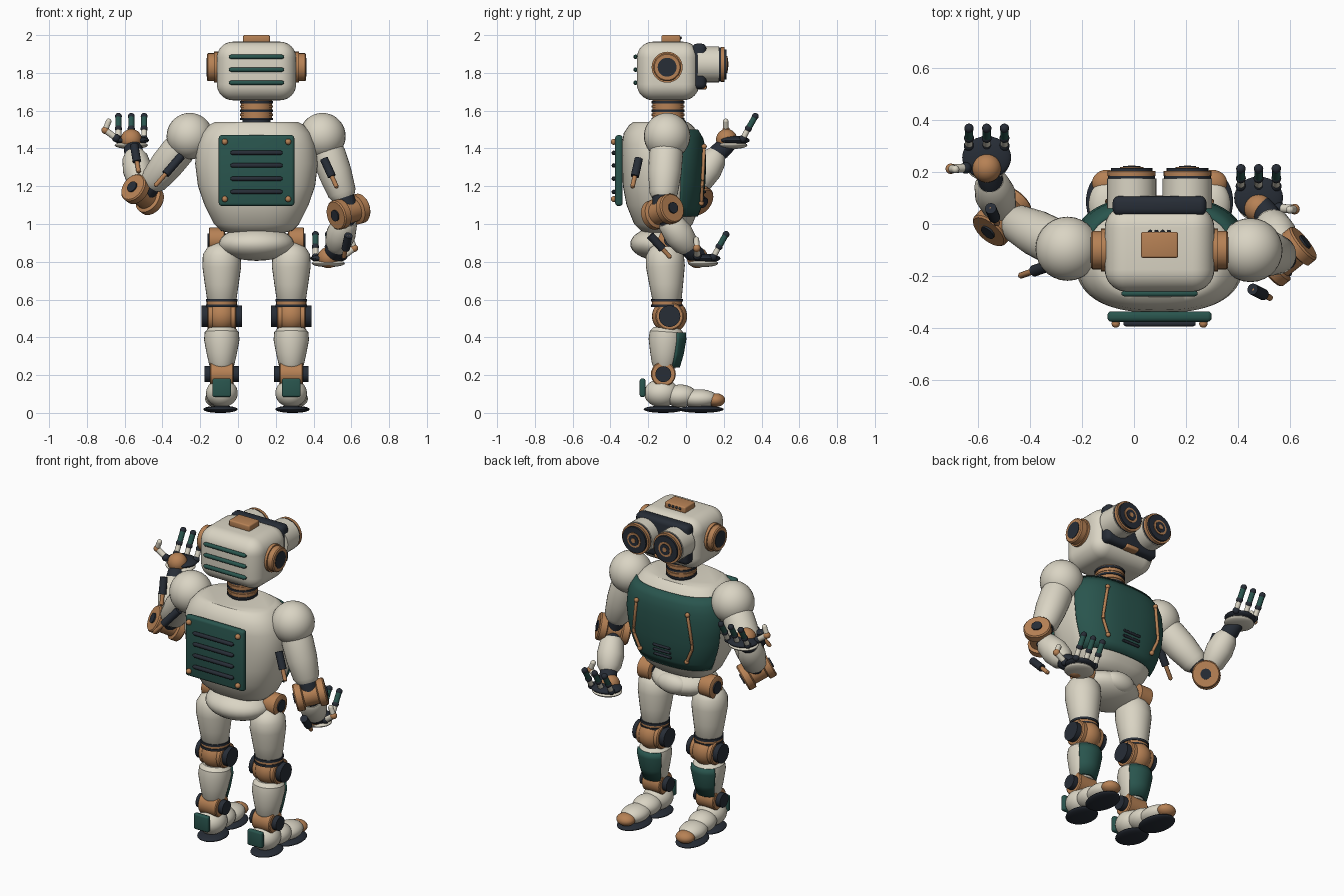
import bpy, bmesh, math
from math import sin, cos, radians, copysign
from mathutils import Vector, Matrix

if "Cube" in bpy.data.objects:
    bpy.data.objects.remove(bpy.data.objects["Cube"], do_unlink=True)


def material(name, rgb):
    m = bpy.data.materials.new(name)
    m.use_nodes = True
    m.diffuse_color = (*rgb, 1)
    m.node_tree.nodes["Principled BSDF"].inputs["Base Color"].default_value = (*rgb, 1)
    return m


CREAM = material("cream", (0.70, 0.66, 0.55))
COPPER = material("copper", (0.47, 0.22, 0.09))
GREEN = material("dark green", (0.022, 0.09, 0.075))
DARK = material("charcoal navy", (0.02, 0.026, 0.037))
CX = 0.098          # centre line of the body


def finish(name, bm, mat, matrix=None):
    if matrix:
        bm.transform(matrix)
    bmesh.ops.recalc_face_normals(bm, faces=bm.faces)
    me = bpy.data.meshes.new(name)
    bm.to_mesh(me)
    bm.free()
    me.materials.append(mat)
    me.shade_smooth()
    me.set_sharp_from_angle(angle=radians(35))
    ob = bpy.data.objects.new(name, me)
    bpy.context.collection.objects.link(ob)
    return ob


def ball(name, c, size, mat, rot=None):
    bm = bmesh.new()
    bmesh.ops.create_uvsphere(bm, u_segments=28, v_segments=18, radius=1)
    size = size if isinstance(size, tuple) else (size,) * 3
    rot = rot or Matrix.Identity(4)
    return finish(name, bm, mat, Matrix.Translation(c) @ rot @ Matrix.Diagonal((*size, 1)))


def box(name, c, size, bevel, mat, seg=3):
    bm = bmesh.new()
    bmesh.ops.create_cube(bm, size=1)
    bm.transform(Matrix.Diagonal((*size, 1)))
    bmesh.ops.bevel(bm, geom=bm.edges[:], offset=bevel, segments=seg, profile=0.5, affect='EDGES')
    return finish(name, bm, mat, Matrix.Translation(c))


def loft(name, rings, mat, arc=None, n=2.0, seg=48, matrix=None):
    """Stack of superellipse rings (z, x centre, x half, y centre, y half)."""
    bm = bmesh.new()
    a0, a1 = arc or (0, 360)
    count = seg if arc is None else seg + 1
    rows = []
    for z, cx, hx, cy, hy in rings:
        row = []
        for i in range(count):
            a = radians(a0 + (a1 - a0) * i / seg)
            x, y = (copysign(abs(f) ** (2 / n), f) for f in (cos(a), sin(a)))
            row.append(bm.verts.new((cx + hx * x, cy + hy * y, z)))
        rows.append(row)
    for lo, hi in zip(rows, rows[1:]):
        for i in range(seg):
            j = (i + 1) % count
            bm.faces.new((lo[i], lo[j], hi[j], hi[i]))
    if arc is None:
        bm.faces.new(rows[0])
        bm.faces.new(rows[-1])
    ob = finish(name, bm, mat, matrix)
    if arc is not None:
        mod = ob.modifiers.new("thickness", 'SOLIDIFY')
        mod.thickness, mod.offset = 0.02, -1
    return ob


def tube(name, p0, p1, profile, mat, seg=28):
    """Turned part from p0 to p1; profile is a radius or a list of (t, radius)."""
    p0, p1 = Vector(p0), Vector(p1)
    d = p1 - p0
    if not isinstance(profile, list):
        profile = [(0, profile), (1, profile)]
    m = Matrix.Translation(p0) @ d.to_track_quat('Z', 'Y').to_matrix().to_4x4()
    return loft(name, [(t * d.length, 0, r, 0, r) for t, r in profile], mat, seg=seg, matrix=m)


def rod(name, p0, p1, r, mat):
    tube(name, p0, p1, [(0, r * 0.5), (0.04, r), (0.96, r), (1, r * 0.5)], mat, 12)


def joint(name, c, axis, half, r, hub, hub_out, flange=1.0):
    """Copper drum with a dark hub sticking out of both ends."""
    c, a = Vector(c), Vector(axis).normalized()
    f = r * flange
    tube(name, c - a * half, c + a * half,
         [(0, f * 0.92), (0.04, f), (0.24, f), (0.28, r), (0.72, r), (0.76, f), (0.96, f), (1, f * 0.92)], COPPER)
    tube(name + "_hub", c - a * (half + hub_out), c + a * (half + hub_out), hub, DARK)


# Torso
RINGS = [(.95, .13, -.12, .09), (.965, .19, -.12, .12), (1.0, .225, -.12, .155), (1.1, .275, -.12, .195),
         (1.2, .31, -.122, .212), (1.32, .325, -.122, .217), (1.42, .315, -.125, .215),
         (1.48, .29, -.13, .2), (1.525, .25, -.135, .165), (1.54, .22, -.135, .145)]
POWER = 2.6


def section(z):
    for a, b in zip(RINGS, RINGS[1:]):
        if a[0] <= z <= b[0]:
            t = (z - a[0]) / (b[0] - a[0])
            return [p + (q - p) * t for p, q in zip(a, b)]


def chest_point(x, z, lift):
    _, hx, cy, hy = section(z)
    return Vector((x, cy + hy * (1 - abs((x - CX) / hx) ** POWER) ** (1 / POWER) + lift, z))


loft("torso", [(z, CX, hx, cy, hy) for z, hx, cy, hy in RINGS], CREAM, n=POWER, seg=64)
plate = [section(1.04 + 0.046 * i) for i in range(11)]
loft("chest_plate", [(z, CX, hx + .012, cy, hy + .012) for z, hx, cy, hy in plate], GREEN, (20, 160), POWER)
for s in (-1, 1):
    pts = [chest_point(CX + s * dx, z, 0.025) for dx, z in ((.175, 1.41), (.2, 1.23), (.2, 1.2), (.16, 1.11))]
    for p, q in zip(pts, pts[1:]):
        rod("chest_pipe", p, q, .009, COPPER)
    for p in (pts[0], pts[-1]):
        ball("chest_pipe_end", p, .014, COPPER)
for z in (1.11, 1.14, 1.17):
    rod("chest_vent", chest_point(CX - .06, z, .014), chest_point(CX + .06, z, .014), .008, DARK)

# Back panel
box("back_panel", (CX, -.355, 1.283), (.4, .04, .375), .015, GREEN)
for z in (1.17, 1.24, 1.31, 1.377):
    rod("back_vent", (CX - .138, -.382, z), (CX + .138, -.382, z), .012, DARK)
for x in (-.168, .168):
    for z in (1.132, 1.435):
        ball("back_bolt", (CX + x, -.382, z), .016, COPPER)

# Neck
tube("neck", (CX, -.095, 1.52), (CX, -.095, 1.67), .075, DARK)
for i in range(5):
    z = 1.55 + i * .022
    tube("neck_ring", (CX, -.095, z), (CX, -.095, z + .012), .087, COPPER if i % 2 else DARK)
    tube("neck_band", (CX, -.095, z + .012), (CX, -.095, z + .022), .082, COPPER)

# Head
box("head", (CX, -.095, 1.81), (.42, .33, .31), .085, CREAM, 8)
box("head_top_plate", (CX, -.08, 1.98), (.142, .1, .04), .008, COPPER)
for i in range(4):
    ball("top_plate_stud", (CX - .036 + .024 * i, -.03, 1.985), .008, DARK)
for z in (1.748, 1.817, 1.885):
    rod("head_vent", (CX - .145, -.267, z), (CX + .145, -.267, z), .012, GREEN)
box("visor", (CX, .07, 1.835), (.36, .075, .24), .025, DARK)
box("nose_bar", (CX, .085, 1.725), (.09, .05, .025), .008, COPPER)
for s in (-1, 1):
    x = CX + s * .205
    tube("ear_base", (x, -.1, 1.83), (x + s * .02, -.1, 1.83), .082, COPPER)
    tube("ear", (x, -.1, 1.83), (x + s * .057, -.1, 1.83), [(0, .074), (.9, .074), (1, .068)], COPPER)
    tube("ear_cap", (x, -.1, 1.83), (x + s * .06, -.1, 1.83), .05, DARK)
    e = CX + s * .107
    for name, y0, y1, r, mat in (("eye_housing", .06, .175, .095, CREAM), ("eye_gasket", .17, .185, .09, DARK),
                                 ("eye_ring", .185, .203, .092, COPPER), ("eye_lens", .2, .215, .08, DARK),
                                 ("iris_ring", .21, .219, .045, COPPER), ("pupil", .21, .222, .033, DARK),
                                 ("pupil_dot", .21, .225, .014, COPPER)):
        tube(name, (e, y0, 1.845), (e, y1, 1.845), r, mat)

# Pelvis
ball("pelvis", (CX, -.13, .895), (.2, .165, .09), CREAM)
ball("pelvis_front", (CX, -.01, .9), (.1, .055, .06), CREAM)

# Legs
for s, side in ((-1, "right_"), (1, "left_")):
    x = CX + s * .184
    joint(side + "hip", (CX + s * .21, -.08, .915), (1, 0, 0), .042, .066, .036, .008)
    tube(side + "thigh", (x, -.1, .59), (x, -.115, .9),
         [(0, .07), (.04, .078), (.3, .09), (.6, .103), (.8, .1), (.93, .075), (1, .035)], CREAM)
    for z, r, mat in ((.596, .084, DARK), (.582, .08, COPPER), (.568, .084, DARK)):
        tube(side + "knee_ring", (x, -.1, z - .007), (x, -.1, z + .007), r, mat)
    ball(side + "knee", (x, -.087, .512), (.085, .093, .09), COPPER)
    joint(side + "knee_pin", (x, -.087, .512), (1, 0, 0), .076, .075, .057, .032)
    tube(side + "shin", (x, -.115, .24), (x, -.1, .45),
         [(0, .058), (.06, .066), (.35, .08), (.7, .094), (.9, .09), (1, .07)], CREAM)
    loft(side + "shin_plate", [(.24, x, .075, -.113, .08), (.31, x, .09, -.108, .096),
                               (.39, x, .104, -.104, .106), (.425, x, .1, -.103, .102)], GREEN, (35, 145), seg=20)
    joint(side + "ankle", (x, -.12, .205), (1, 0, 0), .062, .066, .042, .03)
    # foot, turned out a little at the toes
    turn = Matrix.Rotation(radians(-4 * s), 4, 'Z')
    for name, y, z, size, mat in (("heel", -.13, .105, (.084, .092, .075), CREAM),
                                  ("instep", -.03, .09, (.078, .09, .06), CREAM),
                                  ("forefoot", .07, .075, (.075, .1, .05), CREAM),
                                  ("toe_cap", .158, .068, (.056, .05, .036), COPPER),
                                  ("heel_sole", -.12, .019, (.084, .105, .019), DARK),
                                  ("front_sole", .08, .019, (.084, .12, .019), DARK)):
        ball(side + name, (x + s * .07 * (y + .12), y, z), size, mat, turn)
    box(side + "heel_plate", (x, -.23, .133), (.1, .03, .097), .01, GREEN)


# Hands: flat palm, three fingers curling up, thumb outward
def hand(side, c, s):
    c = Vector(c)
    P = lambda x, y, z: c + Vector((s * x, y, z))
    ball(side + "palm_pad", c + Vector((0, 0, -.018)), (.088, .08, .02), CREAM)
    ball(side + "palm", c + Vector((0, .01, .008)), (.094, .082, .024), DARK)
    ball(side + "palm_ball", c + Vector((0, -.03, .012)), .056, COPPER)
    for x in (-.068, 0, .068):
        a, b, t = P(x, .055, .015), P(x, .085, .07), P(x, .122, .135)
        tube(side + "finger_base", a, b, .015, CREAM, 14)
        tube(side + "finger_tip", b, t, .016, GREEN, 14)
        for p, r in ((a, .02), (b, .019), (t, .018)):
            ball(side + "finger_joint", p, r, DARK)
    a, b, t = P(.08, -.03, .02), P(.138, -.033, .062), P(.12, -.035, .108)
    tube(side + "thumb_base", a, b, .017, CREAM, 14)
    tube(side + "thumb_tip", b, t, .015, CREAM, 14)
    for p, r, mat in ((a, .022, DARK), (b, .02, COPPER), (t, .015, CREAM)):
        ball(side + "thumb_joint", p, r, mat)


def piston(name, p0, p1):
    p0, p1 = Vector(p0), Vector(p1)
    tube(name + "_sleeve", p0, p0.lerp(p1, .6), .022, DARK, 16)
    rod(name + "_rod", p0, p1, .012, COPPER)


# Arms
def arm(side, s, shoulder, elbow, axis, wrist, palm, pistons):
    S, E, W, H = (Vector(v) for v in (shoulder, elbow, wrist, palm))
    ball(side + "shoulder", S, .123, CREAM)
    tube(side + "upper_arm", S, S.lerp(E, .82), [(0, .07), (.3, .09), (.6, .088), (.92, .075), (1, .06)], CREAM)
    tube(side + "elbow_sleeve", S.lerp(E, .78), E, .056, DARK)
    joint(side + "elbow", E, axis, .09, .062, .03, .008, 1.28)
    tube(side + "forearm_sleeve", E, E.lerp(W, .4), .05, DARK)
    tube(side + "forearm", E.lerp(W, .22), W, [(0, .055), (.08, .066), (.5, .078), (.85, .068), (1, .05)], CREAM)
    tube(side + "wrist", W - (H - W) * .2, H, [(0, .046), (.4, .05), (1, .036)], DARK)
    for p0, p1 in pistons:
        piston(side + "piston", p0, p1)
    hand(side, palm, s)


arm("right_", -1, (-.255, -.095, 1.465), (-.505, .03, 1.155), (.55, .62, -.42), (-.55, .165, 1.375),
    (-.565, .245, 1.435),
    [((-.3, -.15, 1.36), (-.44, -.2, 1.2)), ((-.55, .06, 1.42), (-.525, .0, 1.27))])
arm("left_", 1, (.447, -.1, 1.465), (.585, -.125, 1.065), (.75, .6, .22), (.52, .015, .87),
    (.478, .09, .81),
    [((.455, -.25, 1.345), (.525, -.285, 1.19)), ((.585, -.19, .94), (.56, -.08, .82))])
